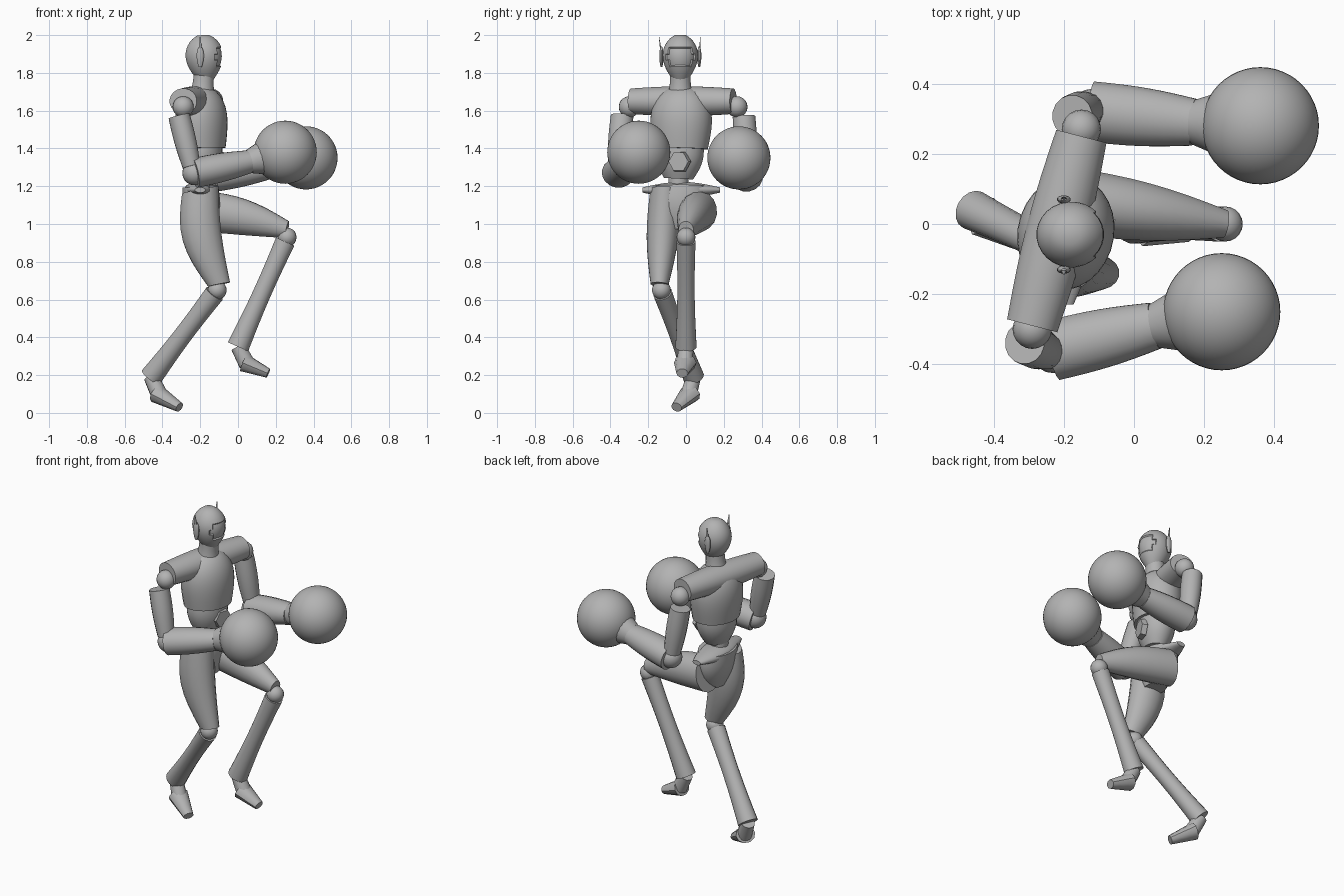
import bpy, bmesh, math
from mathutils import Vector

cube = bpy.data.objects.get("Cube")
if cube:
    bpy.data.objects.remove(cube)

FORWARD = Vector((1, 0, 0))
UP = Vector((0, 0, 1))
CHEST_FACING = Vector((1, -.24, 0))

grey = bpy.data.materials.new("plain grey")
grey.use_nodes = True
colour = [.45] * 3 + [1]
grey.diffuse_color = colour
grey.node_tree.nodes["Principled BSDF"].inputs["Base Color"].default_value = colour


def finish(name, mesh_builder, angle=40):
    mesh = bpy.data.meshes.new(name)
    mesh_builder.to_mesh(mesh)
    mesh_builder.free()
    mesh.materials.append(grey)
    mesh.shade_smooth()
    mesh.set_sharp_from_angle(angle=math.radians(angle))
    part = bpy.data.objects.new(name, mesh)
    bpy.context.collection.objects.link(part)


def constant(t):
    return 1


def egg(t):
    """Narrow chin, full middle, rounded crown."""
    return math.sqrt(math.sin(math.pi * (.05 + .92 * t ** 1.2)))


def dome(t):
    """Full at the start, closing towards the end."""
    return math.sqrt(1.05 - t ** 4)


def tube(start, end, radius, end_radius, bulge=0, wide=1, bow=(0, 0, 0),
         facing=FORWARD, shape=constant, sides=16, steps=8):
    """Tapered tube whose rings follow a gently bowed line."""
    start, end, bow = Vector(start), Vector(end), Vector(bow)
    axis = (end - start).normalized()
    depth = (facing - axis * facing.dot(axis)).normalized()
    width = axis.cross(depth) * wide
    bm = bmesh.new()
    rings = []
    for step in range(steps + 1):
        t = step / steps
        swell = math.sin(math.pi * t)
        size = (radius + (end_radius - radius) * t + bulge * swell) * shape(t)
        centre = start.lerp(end, t) + bow * swell
        ring = []
        for side in range(sides):
            turn = math.tau * (side + .5) / sides
            spoke = depth * math.cos(turn) + width * math.sin(turn)
            ring.append(bm.verts.new(centre + spoke * size))
        rings.append(ring)
    for lower, upper in zip(rings, rings[1:]):
        for side in range(sides):
            bm.faces.new((lower[side - 1], lower[side], upper[side], upper[side - 1]))
    bm.faces.new(rings[0])
    bm.faces.new(rings[-1])
    bmesh.ops.recalc_face_normals(bm, faces=bm.faces)
    return bm


def ball(name, centre, radius, segments=20):
    bm = bmesh.new()
    bmesh.ops.create_uvsphere(bm, u_segments=segments, v_segments=segments // 2, radius=radius)
    bmesh.ops.translate(bm, verts=bm.verts, vec=centre)
    finish(name, bm)


# Head with a recessed visor
head = tube((-.17, -.03, 1.76), (-.185, -.03, 2), .1, .1, wide=.94,
            shape=egg, sides=28, steps=14)
visor = []
for face in head.faces:
    middle = face.calc_center_median()
    if face.normal.x > .6 and 1.84 < middle.z < 1.94:
        visor.append(face)
bmesh.ops.inset_region(head, faces=visor, thickness=.005, depth=-.007)
finish("head", head)

# Ear pods with thin upright fins
for side, y in (("left", .07), ("right", -.13)):
    finish(side + "_ear_pod", tube((-.2, y, 1.83), (-.2, y, 1.94), .02, .02,
                                   wide=.6, shape=egg, sides=12))
    finish(side + "_ear_fin", tube((-.2, y, 1.9), (-.2, y * 1.1, 1.99), .012, .003,
                                   wide=.4, sides=6, steps=2))

# Neck, chest, abdomen and waist
finish("neck", tube((-.19, -.03, 1.67), (-.18, -.03, 1.8), .07, .055, bulge=-.005))
finish("chest", tube((-.19, -.03, 1.4), (-.2, -.02, 1.73), .12, .135, bulge=.01, wide=1.2,
                     facing=CHEST_FACING, shape=dome, sides=28, steps=12))
finish("shoulders", tube((-.29, -.29, 1.65), (-.15, .25, 1.65), .068, .068, bulge=.012,
                         wide=1.1, facing=UP, sides=20))
finish("abdomen", tube((-.19, -.04, 1.24), (-.19, -.03, 1.42), .065, .105, bulge=.016,
                       wide=1.2, facing=CHEST_FACING, sides=24))
finish("waist", tube((-.2, -.04, 1.15), (-.2, -.04, 1.28), .055, .055))
finish("buckle", tube((-.1, -.03, 1.33), (-.07, -.04, 1.33), .06, .055,
                      facing=UP, sides=6, steps=1))

# Pelvis with pointed hips
finish("pelvis", tube((-.18, -.03, .97), (-.2, -.03, 1.2), .055, .095, bulge=.02,
                      wide=1.5, sides=24))
finish("hip_band", tube((-.2, -.23, 1.18), (-.2, .18, 1.18), .014, .014, bulge=.03,
                        wide=2, facing=UP))

# Arms: shoulder, elbow, wrist and glove positions
arms = {
    "left": ((-.15, .27, 1.62), (-.12, .32, 1.25), (.17, .29, 1.3), (.36, .28, 1.35)),
    "right": ((-.29, -.3, 1.62), (-.23, -.36, 1.27), (.06, -.29, 1.33), (.25, -.25, 1.38)),
}
for side, joints in arms.items():
    shoulder, elbow, wrist, glove = map(Vector, joints)
    outward = Vector((-.03, math.copysign(.03, shoulder.y), 0))
    ball(side + "_shoulder_joint", shoulder, .056)
    finish(side + "_upper_arm", tube(shoulder.lerp(elbow, .14) + outward,
                                     elbow.lerp(shoulder, .1) + outward / 3,
                                     .058, .048, bulge=.006, wide=1.05))
    ball(side + "_elbow_joint", elbow, .065)
    finish(side + "_forearm", tube(elbow, wrist, .08, .062, bulge=.006, wide=1.1, facing=UP))
    finish(side + "_cuff", tube(wrist, wrist.lerp(glove, .4), .064, .092, facing=UP, steps=3))
    ball(side + "_glove", glove, .167, segments=48)

# Thighs
finish("left_thigh", tube((-.2, .07, 1.07), (.26, 0, .97), .11, .046, bulge=.018,
                          wide=.87, bow=(0, 0, .015), facing=UP))
finish("right_thigh", tube((-.2, -.11, 1.18), (-.1, -.14, .68), .1, .06, bulge=.026,
                           wide=.8, bow=(-.04, 0, 0)))

# Lower legs: knee, ankle and toe positions
legs = {
    "left": ((.26, 0, .93), (0, 0, .35), (.16, -.02, .21)),
    "right": ((-.11, -.13, .65), (-.46, .04, .19), (-.31, -.05, .03)),
}
for side, joints in legs.items():
    knee, ankle, toe = map(Vector, joints)
    instep = ankle.lerp(toe, .3) - UP * .05
    ball(side + "_knee_joint", knee, .05)
    finish(side + "_shin", tube(knee.lerp(ankle, .04), ankle, .054, .06, bulge=-.008, wide=.95))
    finish(side + "_ankle", tube(ankle, instep, .04, .045, sides=12, steps=2))
    finish(side + "_foot", tube(instep.lerp(toe, -.15), toe, .05, .026, wide=1.2,
                                facing=UP, sides=10, steps=3))
